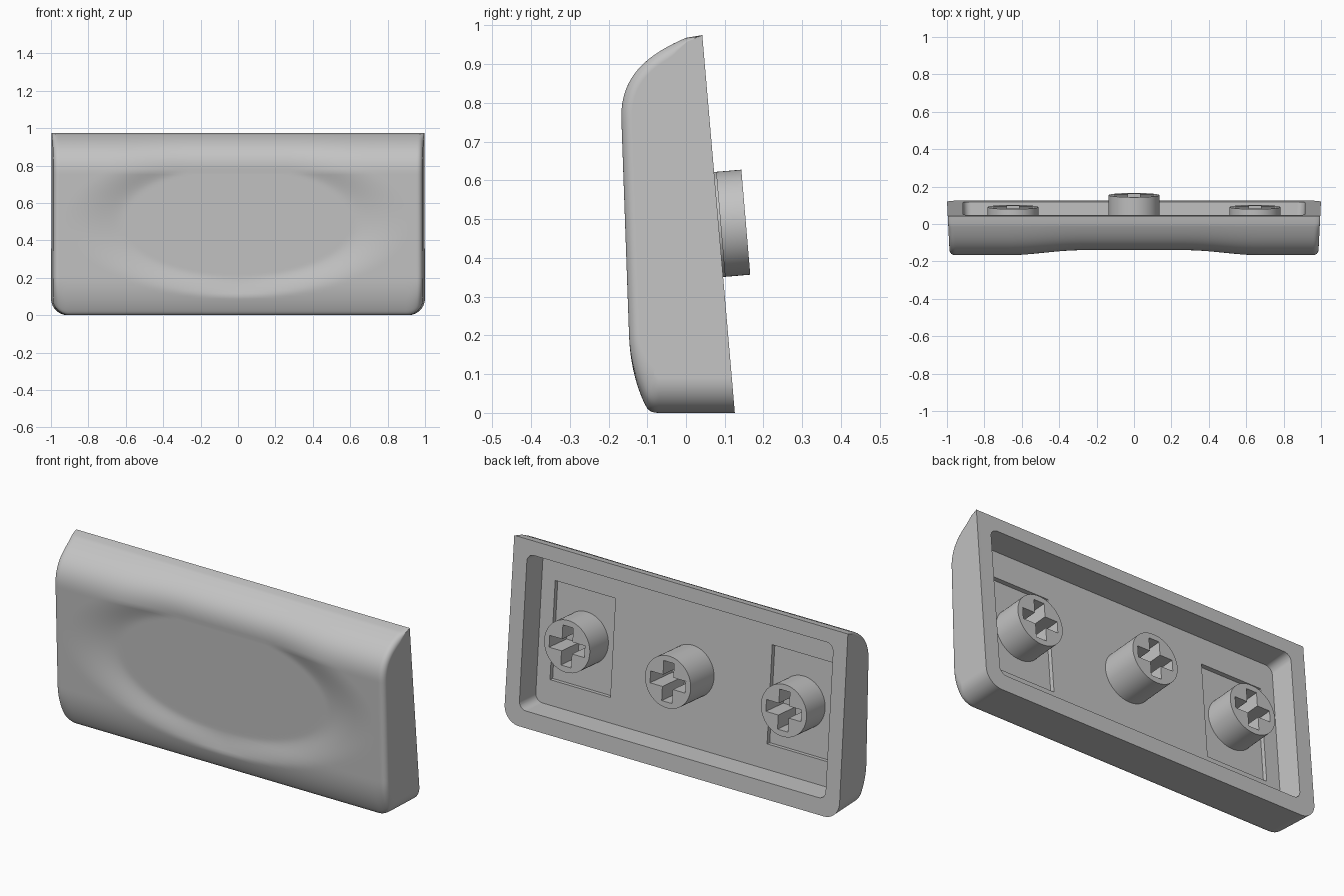
import bpy, bmesh, math
from mathutils import Matrix, Vector
from mathutils.geometry import interpolate_bezier

if "Cube" in bpy.data.objects:
    bpy.data.objects.remove(bpy.data.objects["Cube"])

grey = bpy.data.materials.new("plain grey")
grey.diffuse_color = (0.55, 0.55, 0.55, 1)
grey.use_nodes = True
grey.node_tree.nodes["Principled BSDF"].inputs["Base Color"].default_value = grey.diffuse_color

# Frame of the tilted back plane: local x across, y up the plane, z outward
TILT = math.atan2(0.083, 0.975)
S, C = math.sin(TILT), math.cos(TILT)
BACK = Matrix(((-1, 0, 0, 0), (0, -S, C, 0.126), (0, C, S, 0), (0, 0, 0, 1)))
STEM_U, FLOOR, POCKET = 0.488, -0.13, -0.153


def clamp(v):
    return max(0.0, min(1.0, v))


def finish(bm, name):
    bmesh.ops.recalc_face_normals(bm, faces=bm.faces)
    me = bpy.data.meshes.new(name)
    bm.to_mesh(me)
    bm.free()
    ob = bpy.data.objects.new(name, me)
    bpy.context.collection.objects.link(ob)
    me.materials.append(grey)
    return ob


def loft(name, rings):
    """Closed solid through rings of equal point count."""
    bm = bmesh.new()
    vs = [[bm.verts.new(p) for p in r] for r in rings]
    n = len(vs[0])
    for a, b in zip(vs, vs[1:]):
        for i in range(n):
            bm.faces.new((a[i], a[(i + 1) % n], b[(i + 1) % n], b[i]))
    bm.faces.new(vs[0][::-1])
    bm.faces.new(vs[-1])
    return finish(bm, name)


def block(name, x, u, hx, hu, n0, n1, r=0.0, draft=0.0):
    """Rounded block on the back plane, from depth n0 out to n1."""
    rings = []
    for n in (n0, n1):
        d = draft * (n1 - n) / (n1 - n0)
        ring = []
        for k, (sx, su) in enumerate(((1, 1), (-1, 1), (-1, -1), (1, -1))):
            for j in range(7 if r else 1):
                a = math.pi / 2 * (k + j / 6)
                ring.append(BACK @ Vector((x + sx * (hx - d - r) + r * math.cos(a),
                                           u + su * (hu - d - r) + r * math.sin(a), n)))
        rings.append(ring)
    return loft(name, rings)


def cut(ob, cutter):
    m = ob.modifiers.new("cut", 'BOOLEAN')
    m.operation, m.solver, m.object = 'DIFFERENCE', 'EXACT', cutter
    bpy.context.view_layer.objects.active = ob
    bpy.ops.object.modifier_apply(modifier=m.name)
    bpy.data.objects.remove(cutter)


def smooth(ob):
    bpy.ops.object.select_all(action='DESELECT')
    ob.select_set(True)
    bpy.context.view_layer.objects.active = ob
    bpy.ops.object.shade_smooth_by_angle(angle=math.radians(32))
    m = ob.modifiers.new("flat_sides", 'WEIGHTED_NORMAL')
    m.keep_sharp = True


# Side profile (y, z): over the rounded top, down the front, under the bottom
def curve(pts, n):
    return [(p.x, p.y) for p in interpolate_bezier(*[Vector(p) for p in pts], n)]


profile = [(0.042, 0.975)]
profile += curve([(0, 0.968), (-0.10, 0.925), (-0.167, 0.87), (-0.167, 0.765)], 20)
profile += [(-0.167 + 0.02 * i / 40, 0.765 - 0.565 * i / 40) for i in range(1, 40)]
profile += curve([(-0.147, 0.2), (-0.144, 0.12), (-0.125, 0.06), (-0.105, 0.02)], 14)
profile += curve([(-0.105, 0.02), (-0.097, 0.005), (-0.09, 0), (-0.07, 0)], 6)[1:]
profile.append((0.126, 0))


def dish(x, z):
    """Depth of the shallow oval hollow, crisp below and soft at the ends."""
    zc = min(z, 0.765) - 0.5
    inner, outer = math.hypot(x / 0.62, zc / 0.29), math.hypot(x / 0.95, zc / 0.40)
    if outer >= 1:
        return 0
    t = 1 if inner <= 1 else (1 - outer) / (inner - outer)
    soft = clamp(abs(x) / 0.6)
    t = soft * t * t * (3 - 2 * t) + (1 - soft) * t * (2 - t)
    return 0.03 * t * clamp((0.968 - z) / 0.203)


def column(x, lift):
    over = max(0, abs(x) - 0.972)
    edge = 0.028 - math.sqrt(max(0, 0.028 ** 2 - over ** 2))
    ring = []
    for i, (y, z) in enumerate(profile):
        py, pz = y, z
        if 0 < i < len(profile) - 1:
            # rounded side edge, offset along the inward normal
            (ay, az), (by, bz) = profile[i - 1], profile[i + 1]
            length = math.hypot(by - ay, bz - az)
            w = clamp((0.03 - y) / 0.08) if z > 0.1 else clamp((-0.07 - y) / 0.03)
            py += edge * w * (az - bz) / length + dish(x, z)
            pz += edge * w * (by - ay) / length
        elif i:
            py -= lift * S / C
        pz += lift * clamp(1 - z / 0.2)  # rounded lower corners
        ring.append((x * (1 - 0.05 * (0.126 - py)), py, pz))
    return ring


corner = [(0.91 + 0.09 * math.sin(a), 0.09 * (1 - math.cos(a)))
          for a in [math.pi / 2 * k / 14 for k in range(15)]]
cols = [(-x, l) for x, l in reversed(corner)]
cols += [(-0.91 + 1.82 * i / 110, 0) for i in range(1, 110)] + corner
shell = loft("cap_shell", [column(x, l) for x, l in cols])

# Hollow back with two shallow pockets in its floor
cut(shell, block("cavity", 0, 0.4965, 0.915, 0.4085, FLOOR, 0.02, 0.04, 0.008))
for side in (-1, 1):
    cut(shell, block("pocket", side * 0.648, STEM_U, 0.18, 0.26, POCKET, FLOOR + 0.02))
smooth(shell)

# Round stems with cross-shaped sockets
for name, x, base, top in (("middle_stem", 0, FLOOR, 0.07),
                           ("left_stem", -0.647, POCKET, 0.006),
                           ("right_stem", 0.647, POCKET, 0.006)):
    rings = [[BACK @ Vector((x + 0.136 * math.cos(math.tau * k / 64),
                             STEM_U + 0.136 * math.sin(math.tau * k / 64), n))
              for k in range(64)] for n in (base - 0.004, top)]
    stem = loft(name, rings)
    cut(stem, block("slot_across", x, STEM_U, 0.105, 0.031, base + 0.01, top + 0.02))
    cut(stem, block("slot_up", x, STEM_U, 0.031, 0.105, base + 0.01, top + 0.02))
    smooth(stem)
